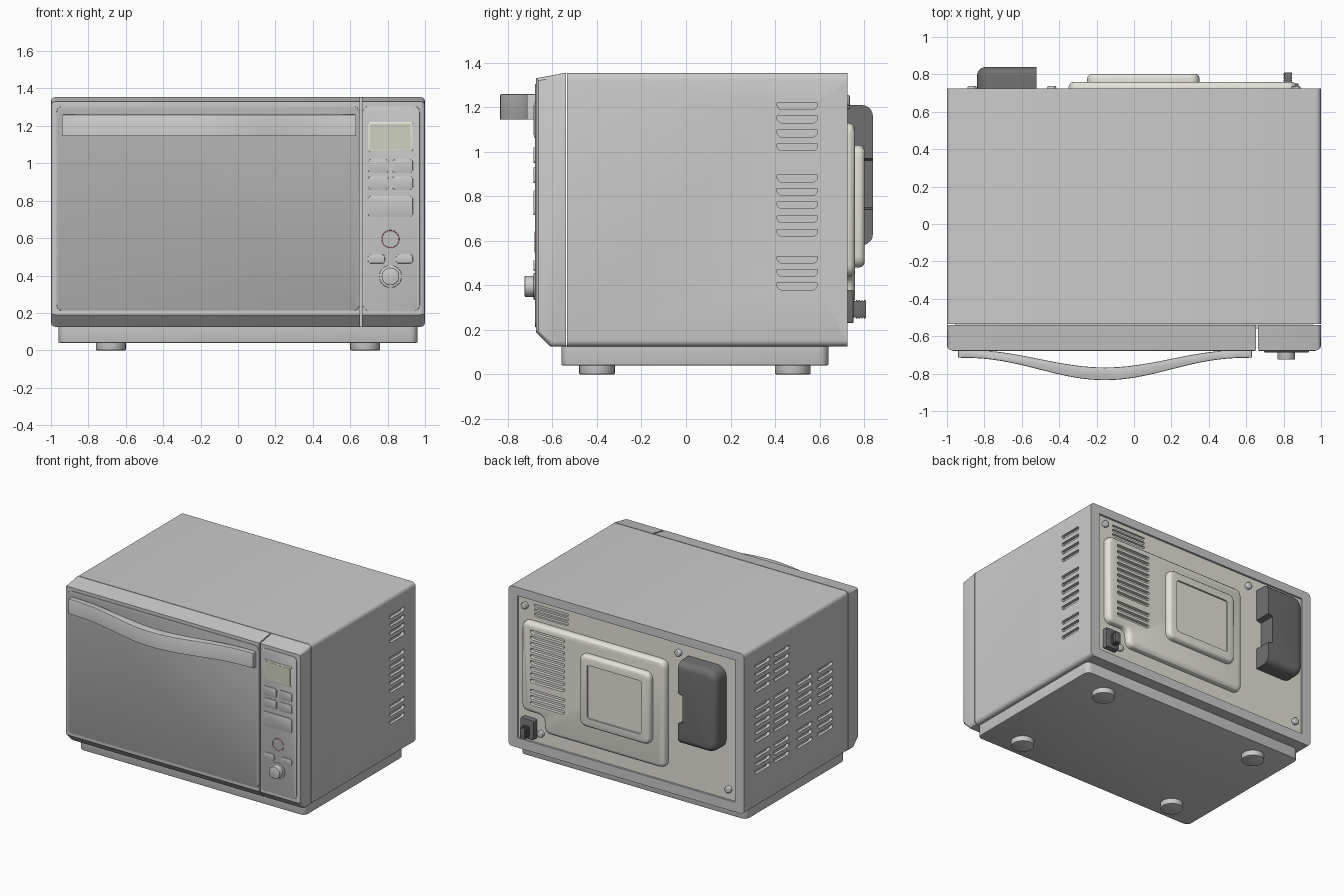
import bpy, bmesh, math
from mathutils import Vector

if "Cube" in bpy.data.objects:
    bpy.data.objects.remove(bpy.data.objects["Cube"])


def material(name, r, g, b):
    m = bpy.data.materials.new(name)
    m.diffuse_color = (r, g, b, 1)
    m.use_nodes = True
    m.node_tree.nodes["Principled BSDF"].inputs["Base Color"].default_value = m.diffuse_color
    return m


DARK = material("dark_plastic", 0.16, 0.16, 0.16)
GLASS = material("door_grey", 0.45, 0.45, 0.45)
METAL = material("back_metal", 0.78, 0.77, 0.70)
FRAME = material("screen_frame", 0.80, 0.82, 0.70)
SCREEN = material("screen_green", 0.62, 0.65, 0.52)
RED = material("red_mark", 0.85, 0.25, 0.25)


def rounded(pts, r, n=5):
    """Round every corner of a polygon with a quadratic blend."""
    out = []
    for i, p in enumerate(pts):
        p, a, b = Vector(p), Vector(pts[i - 1]), Vector(pts[(i + 1) % len(pts)])
        s, e = p + (a - p).normalized() * r, p + (b - p).normalized() * r
        for k in range(n + 1):
            t = k / n
            c = p * 0.83 + (s + e) * 0.085
            out.append(tuple(s * (1 - t) ** 2 + c * 2 * t * (1 - t) + e * t * t))
    return out


def rect(u0, u1, v0, v1, r=0.0):
    pts = [(u0, v0), (u1, v0), (u1, v1), (u0, v1)]
    return rounded(pts, r) if r else pts


def circle(u, v, r, n=32):
    return [(u + r * math.cos(2 * math.pi * k / n), v + r * math.sin(2 * math.pi * k / n)) for k in range(n)]


def smooth(ob):
    bpy.ops.object.select_all(action='DESELECT')
    ob.select_set(True)
    bpy.context.view_layer.objects.active = ob
    bpy.ops.object.shade_smooth_by_angle()


def prism(name, outlines, axis, a0, a1, bevel=0, segs=2, mat=None, keep=None):
    """Extrude outlines along an axis from a0 to a1, bevelling the a1 end."""
    place = {'x': lambda u, v, a: (a, u, v), 'y': lambda u, v, a: (u, a, v), 'z': lambda u, v, a: (u, v, a)}[axis]
    idx = 'xyz'.index(axis)
    bm = bmesh.new()
    for pts in outlines:
        lo = [bm.verts.new(place(u, v, a0)) for u, v in pts]
        hi = [bm.verts.new(place(u, v, a1)) for u, v in pts]
        bm.faces.new(lo)
        bm.faces.new(hi)
        for i in range(len(pts)):
            bm.faces.new((lo[i - 1], lo[i], hi[i], hi[i - 1]))
    bmesh.ops.recalc_face_normals(bm, faces=bm.faces)
    if bevel:
        edges = [e for e in bm.edges if all(abs(v.co[idx] - a1) < 1e-5 for v in e.verts)
                 and (keep is None or keep((e.verts[0].co + e.verts[1].co) / 2))]
        bmesh.ops.bevel(bm, geom=edges, offset=bevel, segments=segs, profile=0.5, affect='EDGES')
    me = bpy.data.meshes.new(name)
    bm.to_mesh(me)
    bm.free()
    ob = bpy.data.objects.new(name, me)
    bpy.context.collection.objects.link(ob)
    if mat:
        me.materials.append(mat)
    smooth(ob)
    return ob


def cut(ob, outlines, axis, a0, a1):
    cutter = prism("cutter", outlines, axis, a0, a1)
    cutter.hide_render = True
    mod = ob.modifiers.new("cut", 'BOOLEAN')
    mod.object, mod.operation, mod.solver = cutter, 'DIFFERENCE', 'EXACT'
    smooth(ob)
    bpy.ops.object.modifier_apply(modifier=mod.name)
    bpy.data.objects.remove(cutter)
    smooth(ob)


def slot(u0, u1, v, h=0.03):
    """Louvre opening with its lower corners cut."""
    t, b = v + h / 2, v - h / 2
    return [(u0, t), (u0, v), (u0 + 0.006, v - h * 0.3), (u0 + 0.016, b),
            (u1 - 0.016, b), (u1 - 0.006, v - h * 0.3), (u1, v), (u1, t)]


# cabinet with rear opening and side vents
cabinet = prism("cabinet", [rect(-1, 1, 0.125, 1.355, 0.03)], 'y', -0.535, 0.725)
cut(cabinet, [rect(-0.925, 0.925, 0.2, 1.29)], 'y', 0.69, 0.8)
top = [1.205, 1.145, 1.082, 1.02]
low = [0.88, 0.82, 0.76, 0.697, 0.635, 0.515, 0.455, 0.395]
cut(cabinet, [slot(0.41, 0.59, z) for z in top + low], 'x', 0.978, 1.05)
left = [slot(y, y + 0.18, z) for y in (0.41, 0.18) for z in top + low]
left += [slot(y, y + 0.18, z) for y in (-0.1, -0.35) for z in low]
cut(cabinet, left, 'x', -0.978, -1.05)

# base and feet
prism("base", [rect(-0.96, 0.96, -0.56, 0.64, 0.04)], 'z', 0.13, 0.04, 0.006)
for x in (-0.68, 0.68):
    for y in (-0.40, 0.48):
        prism("foot", [circle(x, y, 0.08)], 'z', 0.05, 0, 0.005)

# door and control housing share one side profile
profile = [(-0.54, 0.125), (-0.61, 0.125), (-0.675, 0.19), (-0.675, 1.33), (-0.54, 1.355)]
front_only = lambda c: c.y < -0.545
prism("door", [profile], 'x', 0.652, -1, 0.025, 3, keep=front_only)
prism("control_housing", [profile], 'x', 0.662, 1, 0.025, 3, keep=front_only)
prism("door_panel", [rect(-0.97, 0.648, 0.212, 1.305, 0.03)], 'y', -0.67, -0.679, 0.003, mat=GLASS)
prism("control_panel", [rect(0.668, 0.972, 0.212, 1.305, 0.03)], 'y', -0.67, -0.679, 0.003)

# bowed handle
N = 40
xs = [-0.94 + 1.57 * i / N for i in range(N + 1)]
bow = [(0.5 + 0.5 * math.cos(math.pi * (x + 0.155) / 0.785)) ** 1.2 for x in xs]
outer = [(x, -0.715 - 0.12 * w) for x, w in zip(xs, bow)]
inner = [(x, -0.672 - 0.095 * w) for x, w in zip(xs, bow)]
prism("door_handle", [outer + inner[::-1]], 'z', 1.145, 1.26, 0.006)

# screen, buttons and dial
prism("screen_frame", [rect(0.695, 0.935, 1.063, 1.222, 0.012)], 'y', -0.675, -0.683, 0.002, mat=FRAME)
prism("screen", [rect(0.707, 0.923, 1.075, 1.21)], 'y', -0.675, -0.6845, mat=SCREEN)
buttons = [(0.695, 0.935, 0.715, 0.825)]
for u0, u1 in ((0.695, 0.805), (0.825, 0.935)):
    buttons += [(u0, u1, 0.95, 1.02), (u0, u1, 0.86, 0.93)]
buttons += [(0.695, 0.785, 0.465, 0.512), (0.845, 0.935, 0.465, 0.512)]
for b in buttons:
    prism("button", [rect(*b, 0.014)], 'y', -0.675, -0.686, 0.003)
bpy.ops.mesh.primitive_torus_add(location=(0.815, -0.679, 0.595), rotation=(math.pi / 2, 0, 0), major_radius=0.046,
                                 minor_radius=0.002, major_segments=40, minor_segments=6)
ring = bpy.context.object
ring.name = "start_ring"
ring.data.materials.append(RED)
smooth(ring)
prism("dial_collar", [circle(0.815, 0.395, 0.06)], 'y', -0.675, -0.685, 0.004)
prism("dial", [circle(0.815, 0.395, 0.047)], 'y', -0.675, -0.725, 0.004)

# rear panel, stepped cover and central pan
panel = prism("rear_panel", [rect(-0.925, 0.925, 0.2, 1.29)], 'y', 0.68, 0.71, mat=METAL)
cut(panel, [slot(0.5, 0.79, z, 0.022) for z in (1.245, 1.21, 1.175)], 'y', 0.695, 0.75)
shape = [(-0.35, 0.31), (0.68, 0.31), (0.68, 0.44), (0.87, 0.44), (0.87, 1.13), (-0.35, 1.13)]
cover = prism("rear_cover", [rounded(shape, 0.05)], 'y', 0.70, 0.76, 0.03, 3, METAL)
slots = [slot(0.5, 0.79, 1.065 - 0.047 * k, 0.027) for k in range(9)]
slots += [slot(0.5, 0.79, 0.61 - 0.047 * k, 0.027) for k in range(3)]
cut(cover, slots, 'y', 0.735, 0.8)
pan = prism("rear_pan", [rect(-0.25, 0.35, 0.48, 1.03, 0.05)], 'y', 0.75, 0.803, 0.025, 3, METAL)
cut(pan, [rect(-0.18, 0.28, 0.55, 0.96, 0.015)], 'y', 0.79, 0.85)

# air duct with notched mouth
duct = [(-0.52, 0.58), (-0.52, 0.74), (-0.56, 0.75), (-0.56, 0.96), (-0.52, 0.97), (-0.52, 1.21)]
duct += rounded([(-0.52, 1.21), (-0.84, 1.21), (-0.84, 0.58), (-0.52, 0.58)], 0.075)[6:18] 
prism("air_duct", [duct], 'y', 0.70, 0.84, 0.05, 5, DARK,
      keep=lambda c: c.x < -0.565 or c.z > 1.2 or c.z < 0.59)

# rear screws and power socket
for x, z in ((0.865, 1.23), (-0.44, 1.215), (0.73, 0.28), (-0.865, 0.28)):
    prism("screw", [circle(x, z, 0.025, 20)], 'y', 0.70, 0.738, 0.01, 3)
prism("cord_mount", [rect(0.77, 0.88, 0.23, 0.38, 0.008)], 'y', 0.70, 0.752, 0.004, mat=DARK)
prism("cord_stub", [rect(0.803, 0.842, 0.255, 0.33, 0.008)], 'y', 0.74, 0.81, 0.004, mat=DARK)
for k in range(4):
    y = 0.764 + 0.012 * k
    prism("cord_rib", [rect(0.799, 0.846, 0.25, 0.335, 0.008)], 'y', y, y + 0.006, mat=DARK)
